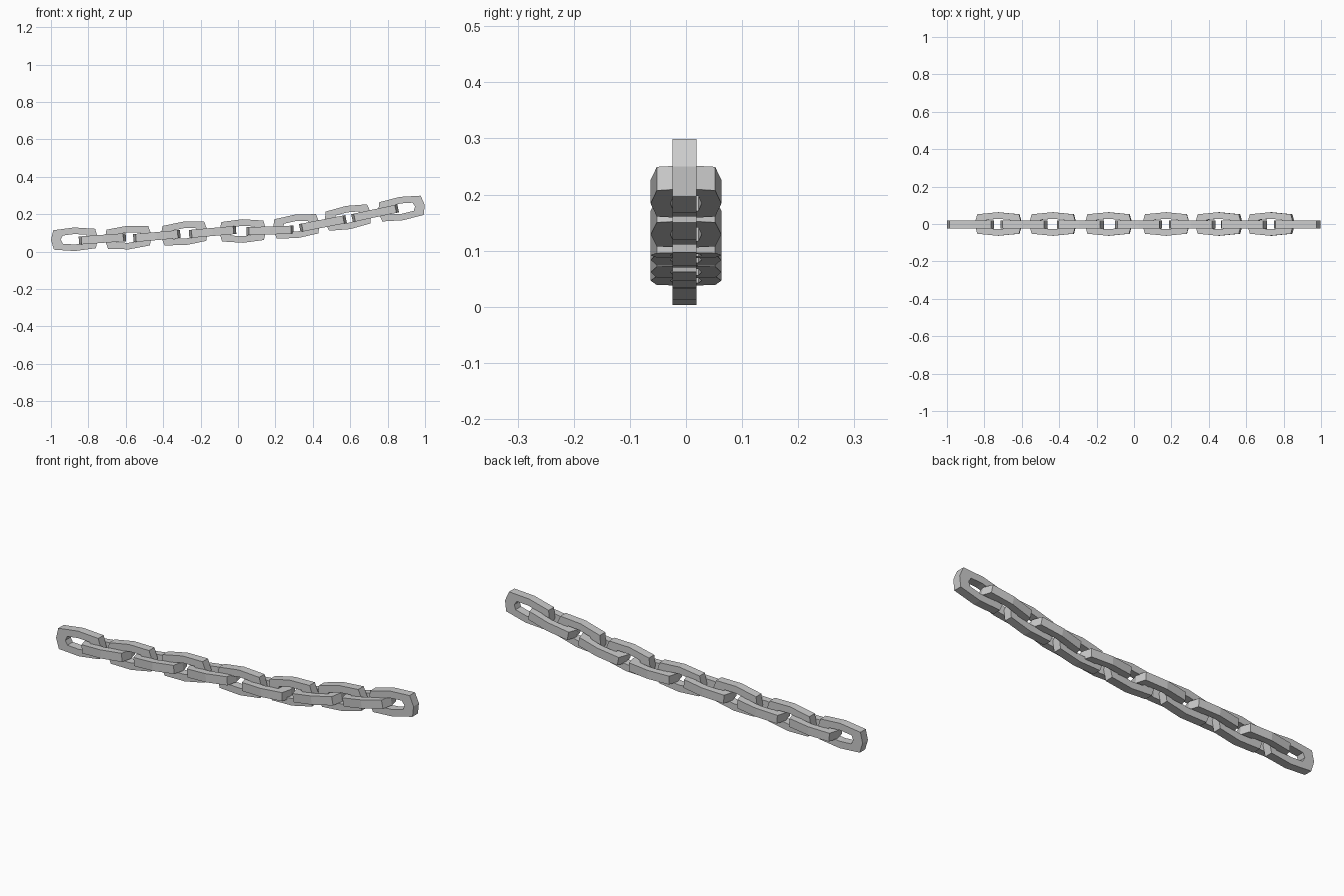
import bpy, bmesh
from math import radians
from mathutils import Matrix

if "Cube" in bpy.data.objects:
    bpy.data.objects.remove(bpy.data.objects["Cube"])

# Half-profiles of a link: outer rim and matching inner rim (x along chain, y across)
OUTER = [(0.126, 0), (0.112, 0.052), (0.0, 0.063), (-0.112, 0.052),
         (-0.126, 0), (-0.112, -0.052), (0.0, -0.063), (0.112, -0.052)]
INNER = [(0.074, 0), (0.063, 0.022), (0.0, 0.028), (-0.063, 0.022),
         (-0.074, 0), (-0.063, -0.022), (0.0, -0.028), (0.063, -0.022)]
HALF = 0.0215


def link(name, x, z, tilt, upright):
    bm = bmesh.new()
    rings = [[bm.verts.new((px, py, h)) for px, py in prof]
             for prof, h in ((OUTER, -HALF), (OUTER, HALF), (INNER, HALF), (INNER, -HALF))]
    n = len(OUTER)
    for r in range(4):
        a, b = rings[r], rings[(r + 1) % 4]
        for i in range(n):
            j = (i + 1) % n
            bm.faces.new((a[i], a[j], b[j], b[i]))
    bmesh.ops.recalc_face_normals(bm, faces=bm.faces)
    m = Matrix.Translation((x, -0.003 if upright else 0, z)) @ Matrix.Rotation(radians(-tilt), 4, 'Y')
    if upright:
        m = m @ Matrix.Rotation(radians(90), 4, 'X')
    bm.transform(m)
    me = bpy.data.meshes.new(name)
    bm.to_mesh(me)
    bm.free()
    bpy.context.collection.objects.link(bpy.data.objects.new(name, me))


# Chain path: centre x, centre z, tilt in degrees; upright and flat links alternate
PATH = [(-0.874, 0.066, 2), (-0.725, 0.068, 4), (-0.587, 0.075, 5), (-0.434, 0.083, 5),
        (-0.287, 0.097, 6), (-0.136, 0.105, 5), (0.025, 0.110, 2), (0.171, 0.113, 2),
        (0.312, 0.135, 7), (0.454, 0.150, 11), (0.588, 0.182, 10), (0.733, 0.205, 12),
        (0.874, 0.230, 9)]
for k, (x, z, t) in enumerate(PATH):
    link(f"chain_link_{k + 1:02d}", x, z, t, k % 2 == 0)
